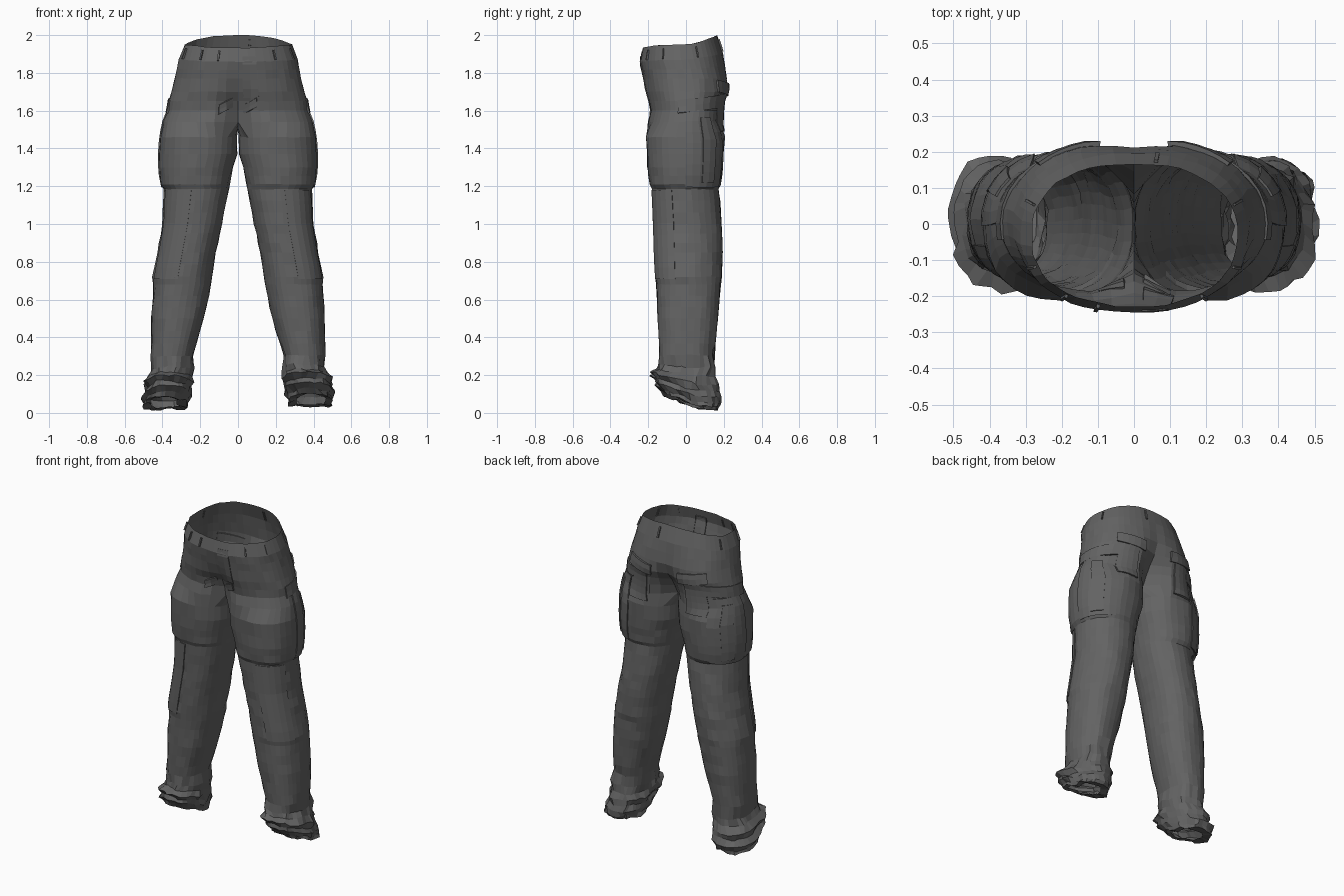
import bpy, bmesh, math, random
from mathutils import Vector, noise

if "Cube" in bpy.data.objects:
    bpy.data.objects.remove(bpy.data.objects["Cube"])

random.seed(4)
M, K = 24, 8          # points on the outer sweep and the inner leg of each ring

cloth = bpy.data.materials.new("dark grey cloth")
cloth.diffuse_color = (0.125, 0.125, 0.125, 1)
cloth.use_nodes = True
cloth.node_tree.nodes["Principled BSDF"].inputs["Base Color"].default_value = cloth.diffuse_color

# z, inner x, outer x, front y, back y, centre indent (hips only)
HIPS = [(1.95, 0, .285, -.228, .165, 0), (1.87, 0, .315, -.245, .195, 0),
        (1.77, 0, .335, -.23, .225, .06), (1.70, 0, .352, -.222, .232, .20),
        (1.65, 0, .366, -.205, .214, .32), (1.60, 0, .372, -.198, .209, .45),
        (1.54, 0, .396, -.213, .206, .60)]
LEGS = [(1.46, .002, .412, -.212, .204), (1.37, .004, .418, -.207, .200),
        (1.30, .025, .418, -.203, .195), (1.21, .045, .408, -.192, .185),
        (1.185, .048, .392, -.18, .174), (1.0, .085, .40, -.172, .190),
        (.85, .117, .425, -.168, .195), (.72, .137, .452, -.162, .19),
        (.68, .142, .448, -.156, .183), (.5, .182, .46, -.15, .17),
        (.3, .240, .462, -.14, .150), (.23, .235, .462, -.145, .152),
        (.195, .247, .468, -.15, .152), (.16, .238, .50, -.195, .17),
        (.13, .25, .485, -.165, .17), (.10, .25, .508, -.165, .187),
        (.075, .262, .495, -.13, .175), (.058, .27, .50, -.11, .165),
        (.068, .31, .46, -.08, .12)]
ROWS = HIPS + LEGS
CROTCH = len(HIPS) - 1


def power(v, p):
    return math.copysign(abs(v) ** p, v)


def ring_point(i, u):
    """Point on ring i: u 0..1 runs front, outside, back; 1..2 the inside leg."""
    hip = i <= CROTCH
    z, xi, xo, yf, yb = ROWS[i][:5]
    if hip and u > 1:                       # crotch seam
        f, b = ring_point(i, 0), ring_point(i, 1)
        p = b.lerp(f, u - 1)
        p.z -= .04 * math.sin(math.pi * (u - 1))
        return p
    span = 90 if hip else 135
    if u <= 1:
        a = math.radians(-span + 2 * span * u)
    else:
        a = math.radians(span + (u - 1) * (360 - 2 * span))
    cx, rx = (0, xo) if hip else ((xi + xo) / 2, (xo - xi) / 2)
    cy, ry = (yf + yb) / 2, (yb - yf) / 2
    # the back of the thigh is rounder than the front
    round_back = .7 < z < 1.5 and math.sin(a) > 0 and math.cos(a) > 0
    x = cx + rx * power(math.cos(a), 1.05 if round_back else .85)
    y = cy + ry * power(math.sin(a), 1.05 if round_back else .9)
    if hip:
        y *= 1 - ROWS[i][5] * math.exp(-(x / .075) ** 2) * (.7 if y < 0 else 1)
    return Vector((x, y, z))


def locate(z):
    for i in range(len(ROWS) - 2):
        if ROWS[i][0] >= z >= ROWS[i + 1][0]:
            return i, (ROWS[i][0] - z) / (ROWS[i][0] - ROWS[i + 1][0])
    return 0, 0


def surface(i, t, u):
    p = ring_point(i, u).lerp(ring_point(i + 1, u), t)
    if p.z > 1.77:                          # waist rises to the back
        p.z += (p.z - 1.77) / .18 * (.05 * max(0, p.y / .165) ** 1.5
                                     - .015 * max(0, -p.y / .22) ** 3)
    if p.z < .3:                            # hem slopes down to the heel
        p.z -= (.3 - p.z) / .24 * (.42 * (min(p.y, .06) - .01) + .02)
    return p


def finish(name, bm):
    bmesh.ops.recalc_face_normals(bm, faces=bm.faces)
    me = bpy.data.meshes.new(name)
    bm.to_mesh(me)
    bm.free()
    me.materials.append(cloth)
    ob = bpy.data.objects.new(name, me)
    bpy.context.collection.objects.link(ob)
    return ob


def wrinkle(p, side):
    """Loose folds, strongest in the bunched hems."""
    hem = min(1, max(0, (.34 - p.z) / .12))
    q = Vector((p.x + 3 * side, p.y, p.z * 1.6))
    folds = noise.noise_vector(q * 13) * (.004 + .016 * hem)
    s = .002 + .004 * hem
    folds += Vector([random.uniform(-s, s) for _ in range(3)])
    folds.z *= .6
    if side > 0:
        folds.z += .018 * hem               # one hem sits a little higher
    return folds


def trousers():
    bm = bmesh.new()
    for side in (1, -1):
        prev, prev_hip = None, True
        for i in range(len(ROWS) - 1):
            gap = abs(ROWS[i][0] - ROWS[i + 1][0])
            n = max(1, round(gap / .06))
            last = i == len(ROWS) - 2
            for k in range(n + (1 if last else 0)):
                hip_only = i < CROTCH
                us = [j / M for j in range(M + 1)]
                if not hip_only:
                    us += [1 + j / K for j in range(1, K)]
                ring = []
                for u in us:
                    p = surface(i, k / n, u)
                    seam = (i <= CROTCH and k == 0 or hip_only) and (u in (0, 1) or u > 1)
                    if seam:
                        p.x = 0
                    else:
                        p += wrinkle(p, side)
                        p.x = max(p.x, .003)
                    p.z = max(p.z, 0)
                    ring.append(bm.verts.new((side * p.x, p.y, p.z)))
                if prev:
                    closed = not prev_hip
                    cnt = len(prev) if closed else M
                    for j in range(cnt):
                        q = (j + 1) % len(prev) if closed else j + 1
                        bm.faces.new((prev[j], prev[q], ring[q], ring[j]))
                prev, prev_hip = ring, hip_only
    bmesh.ops.remove_doubles(bm, verts=bm.verts, dist=.0005)
    return finish("trousers", bm)


def patch(name, side, z0, z1, u0, u1, lift, nz=4, nu=5, puff=0.0, slant=0.0):
    """Raised cloth piece that follows the trouser surface."""
    bm = bmesh.new()
    grid = []
    for a in range(-1, nz + 2):
        row = []
        for b in range(-1, nu + 2):
            fa, fb = min(max(a / nz, 0), 1), min(max(b / nu, 0), 1)
            z, u = z1 + (z0 - z1) * fa + slant * (fb - .5), u0 + (u1 - u0) * fb
            i, t = locate(z)
            p = surface(i, t, u)
            du = surface(i, t, u + .01) - surface(i, t, u - .01)
            i2, t2 = locate(z - .01)
            nrm = du.cross(surface(i2, t2, u) - p).normalized()
            if nrm.dot(Vector((p.x - .15, p.y, 0))) < 0:
                nrm = -nrm
            rim = a in (-1, nz + 1) or b in (-1, nu + 1)
            h = -.004 if rim else lift + puff * math.sin(math.pi * fb) * (.4 + .6 * fa)
            p += nrm * h
            row.append(bm.verts.new((side * p.x, p.y, p.z)))
        grid.append(row)
    for r, s in zip(grid, grid[1:]):
        for j in range(len(r) - 1):
            bm.faces.new((r[j], r[j + 1], s[j + 1], s[j]))
    return finish(name, bm)


trousers()

for side, tag in ((1, "right"), (-1, "left")):
    # cargo pocket with its centre pleat and flap
    patch(f"cargo_pocket_{tag}", side, 1.20, 1.60, .50, .76, .006, 7, 6, .008)
    patch(f"cargo_pleat_{tag}", side, 1.22, 1.56, .60, .68, .016, 6, 2)
    patch(f"cargo_flap_{tag}", side, 1.60, 1.67, .44, .79, .008, 2, 6, 0, .03)
    # seat pocket and flap
    patch(f"seat_pocket_{tag}", side, 1.49, 1.69, .77, .90, .005, 5, 4, .004)
    patch(f"seat_flap_{tag}", side, 1.69, 1.75, .74, .93, .012, 2, 5, 0, -.02)
    # knee panel
    patch(f"knee_panel_{tag}", side, .71, 1.18, .19, .42, .004, 8, 5)
    # belt loops
    for n, u in enumerate((.20, .37, .62)):
        patch(f"belt_loop_{tag}_{n + 1}", side, 1.875, 1.93, u - .005, u + .005, .008, 2, 1)
    # crumpled end of the fly
    patch(f"fly_fold_{tag}", side, 1.60, 1.65, .015, .07, .006, 2, 2, .006, .04 * side)

patch("belt_loop_front", -1, 1.875, 1.93, .085, .095, .008, 2, 1)
patch("belt_loop_back", 1, 1.875, 1.93, .945, .955, .008, 2, 1)

# fly flap
patch("fly", 1, 1.67, 1.90, .015, .08, .004, 5, 2)
